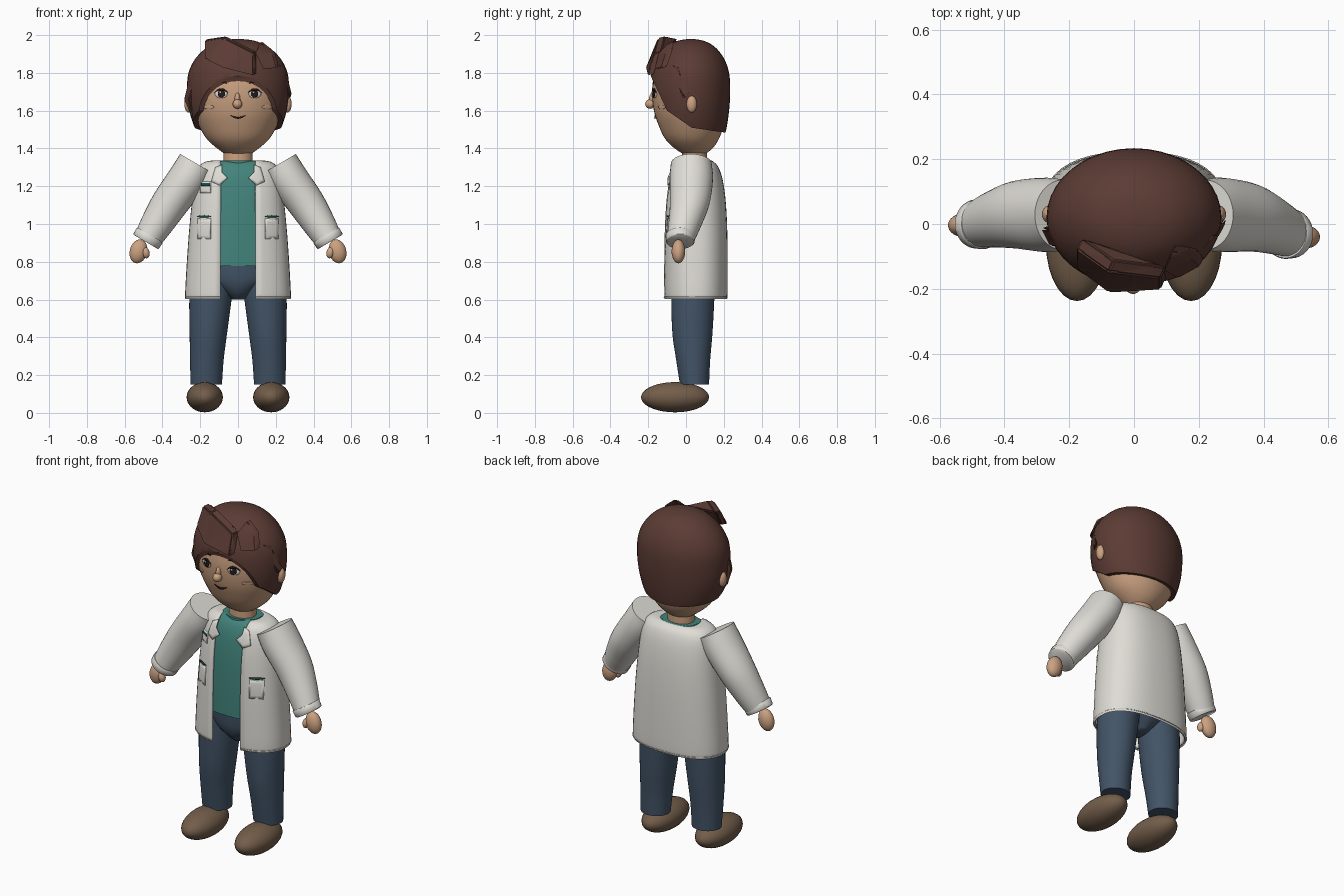
import bpy, bmesh, math
from mathutils import Vector

if "Cube" in bpy.data.objects:
    bpy.data.objects.remove(bpy.data.objects["Cube"])


def material(name, rgb):
    m = bpy.data.materials.new(name)
    m.diffuse_color = (*rgb, 1)
    m.use_nodes = True
    m.node_tree.nodes["Principled BSDF"].inputs["Base Color"].default_value = m.diffuse_color
    return m


SKIN = material("skin", (0.60, 0.36, 0.22))
HAIR = material("brown hair", (0.105, 0.044, 0.034))
COAT = material("white coat", (0.74, 0.72, 0.67))
TEAL = material("teal shirt", (0.055, 0.23, 0.20))
NAVY = material("navy trousers", (0.055, 0.088, 0.135))
SHOE = material("brown shoe", (0.17, 0.11, 0.068))
DARK = material("dark features", (0.02, 0.011, 0.01))
WHITE = material("eye white", (0.8, 0.78, 0.75))
TRIM = material("pocket trim", (0.01, 0.075, 0.06))
CHEEK = material("cheek", (0.68, 0.42, 0.27))


def finish(name, bm, mat, angle=40, fix=True, thick=0):
    if fix:
        bmesh.ops.recalc_face_normals(bm, faces=bm.faces)
    me = bpy.data.meshes.new(name)
    bm.to_mesh(me)
    bm.free()
    ob = bpy.data.objects.new(name, me)
    bpy.context.collection.objects.link(ob)
    me.materials.append(mat)
    if thick:
        ob.modifiers.new("thickness", 'SOLIDIFY').thickness = thick
    bpy.ops.object.select_all(action='DESELECT')
    ob.select_set(True)
    bpy.context.view_layer.objects.active = ob
    bpy.ops.object.shade_smooth_by_angle(angle=math.radians(angle))
    return ob


def resample(rings, k=4):
    # smooth curve through the given sections
    out = []
    for i in range(len(rings) - 1):
        p0, p1, p2, p3 = (rings[max(0, min(len(rings) - 1, i + d))] for d in (-1, 0, 1, 2))
        for s in range(k):
            t = s / k
            out.append([0.5 * (2*b + (c - a)*t + (2*a - 5*b + 4*c - d)*t*t
                               + (3*b - a - 3*c + d)*t**3) for a, b, c, d in zip(p0, p1, p2, p3)])
    return out + [list(rings[-1])]


def bridge(bm, rows, closed=True, cap=True):
    vs = [[bm.verts.new(p) for p in r] for r in rows]
    n = len(vs[0])
    for a, b in zip(vs, vs[1:]):
        for i in range(n if closed else n - 1):
            j = (i + 1) % n
            bm.faces.new((a[i], a[j], b[j], b[i]))
    if cap:
        bm.faces.new(vs[0][::-1])
        bm.faces.new(vs[-1])
    return vs


def section(z, cx, cy, rx, ry, e=2.0, gap=0, n=40):
    # superellipse ring starting at the front, optionally open by 'gap' there
    a0 = math.asin(min(0.95, (gap / rx) ** (e / 2))) if gap else 0
    pts = []
    for i in range(n + 1 if gap else n):
        a = a0 + (2 * math.pi - 2 * a0) * i / n
        s, c = math.sin(a), math.cos(a)
        pts.append((cx + rx * math.copysign(abs(s) ** (2 / e), s),
                    cy - ry * math.copysign(abs(c) ** (2 / e), c), z))
    return pts


def loft(rings, e=2.0, gap=0):
    bm = bmesh.new()
    bridge(bm, [section(*r, e=e, gap=gap) for r in rings], not gap, not gap)
    return bm


def ellipsoid(name, loc, size, mat, tilt=0):
    bm = bmesh.new()
    bmesh.ops.create_uvsphere(bm, u_segments=28, v_segments=18, radius=1)
    ob = finish(name, bm, mat, 60)
    ob.location, ob.scale, ob.rotation_euler = loc, size, (0, tilt, 0)


def front_of(rings, e):
    # y of the front surface of a loft at a given x, z
    def f(x, z):
        for a, b in zip(rings, rings[1:]):
            if a[0] <= z <= b[0]:
                t = (z - a[0]) / (b[0] - a[0])
                _, _, cy, rx, ry = (p + (q - p) * t for p, q in zip(a, b))
                return cy - ry * max(0, 1 - (abs(x) / rx) ** e) ** (1 / e)
        return rings[-1][2] - rings[-1][4]
    return f


def plate(name, outline, surf, lift, mat):
    # thin patch following a surface
    cx = sum(p[0] for p in outline) / len(outline)
    cz = sum(p[1] for p in outline) / len(outline)
    bm = bmesh.new()
    rows = []
    for s in (1, 0.66, 0.33, 0.02):
        pts = [(cx + (x - cx) * s, cz + (z - cz) * s) for x, z in outline]
        rows.append([(x, surf(x, z) - lift, z) for x, z in pts])
    vs = bridge(bm, rows, True, False)
    bm.faces.new(vs[-1])
    if sum(f.normal.y * f.calc_area() for f in bm.faces if not f.normal_update()) > 0:
        bmesh.ops.reverse_faces(bm, faces=bm.faces)
    finish(name, bm, mat, 60, False, 0.005)


def oval(x, z, rx, rz, n=20):
    return [(x + rx * math.cos(2*math.pi*i/n), z + rz * math.sin(2*math.pi*i/n)) for i in range(n)]


def stroke(name, x, z, half, bow, width, surf, lift, mat):
    # curved line with tapered ends
    ts = [i / 8 - 1 for i in range(17)]
    rows = [[(x + half*t, surf(x + half*t, z) - lift, z + bow*(1 - t*t) + s*width*(1.15 - t*t))
             for t in ts] for s in (-0.5, 0.5)]
    bm = bmesh.new()
    bridge(bm, rows, False, False)
    finish(name, bm, mat, 60, False, 0.005)


def tuft(name, pts, off):
    bm = bmesh.new()
    for p in pts:
        for s in (-1, 1):
            bm.verts.new(Vector(p) + Vector(off) * s)
    r = bmesh.ops.convex_hull(bm, input=bm.verts)
    bmesh.ops.delete(bm, geom=[v for v in bm.verts if not v.link_faces], context='VERTS')
    bmesh.ops.bevel(bm, geom=bm.edges[:], offset=0.005, segments=2, affect='EDGES')
    finish(name, bm, HAIR, 35)


# head and neck
head = resample([(1.365, 0, .045, .06, .05), (1.40, 0, .04, .11, .10), (1.45, 0, .032, .165, .142),
                 (1.52, 0, .028, .207, .172), (1.60, 0, .023, .238, .193), (1.70, 0, .02, .252, .2),
                 (1.80, 0, .025, .245, .19), (1.88, 0, .025, .2, .155), (1.94, 0, .025, .12, .095),
                 (1.96, 0, .025, .02, .02)])
face = front_of(head, 2)
finish("head", loft(head), SKIN, 60)
finish("neck", loft([(1.30, 0, .045, .078, .066), (1.42, 0, .045, .075, .066)]), SKIN)

# hair cap, trimmed along the hairline
bm = loft(resample([(1.44, 0, .03, .185, .165), (1.50, 0, .025, .225, .188), (1.60, 0, .022, .258, .206),
                    (1.70, 0, .02, .27, .214), (1.80, 0, .022, .262, .206), (1.88, 0, .024, .222, .175),
                    (1.94, 0, .025, .157, .125), (1.97, 0, .025, .088, .068), (1.98, 0, .025, .012, .01)]))
for (y1, z1), (y2, z2) in (((-.19, 1.79), (-.1, 1.60)), ((-.1, 1.60), (.03, 1.51)), ((.03, 1.51), (.2, 1.485))):
    bmesh.ops.bisect_plane(bm, geom=bm.verts[:] + bm.edges[:] + bm.faces[:], plane_co=(0, y1, z1),
                           plane_no=(0, z2 - z1, y1 - y2), clear_outer=True)
    bmesh.ops.holes_fill(bm, edges=[e for e in bm.edges if e.is_boundary], sides=0)
finish("hair", bm, HAIR, 35)

# hair tufts
tuft("fringe_tuft", [(-.17, -.06, 1.975), (-.07, -.13, 1.99), (.09, -.15, 1.91), (.09, -.185, 1.79),
                     (-.07, -.195, 1.83), (-.17, -.12, 1.88)], (.008, .018, .004))
tuft("right_fringe_tuft", [(.12, -.075, 1.965), (.19, -.09, 1.91), (.212, -.115, 1.83),
                           (.14, -.155, 1.82), (.095, -.13, 1.91)], (.006, .015, .003))
tuft("right_side_tuft", [(.2, -.08, 1.85), (.24, -.04, 1.83), (.275, .015, 1.69), (.27, -.01, 1.665),
                         (.25, -.045, 1.72)], (.01, .004, 0))
tuft("left_side_tuft", [(-.235, -.02, 1.835), (-.2, -.07, 1.83), (-.277, -.01, 1.66), (-.25, -.065, 1.66),
                        (-.235, -.03, 1.56)], (.01, .004, 0))

# face
ellipsoid("nose", (-.003, -.19, 1.635), (.025, .026, .025), SKIN)
ellipsoid("nose_bridge", (-.003, -.178, 1.66), (.015, .018, .034), SKIN)
stroke("mouth", 0, 1.575, .04, -.013, .009, face, .004, DARK)
for s, side in ((-1, "left"), (1, "right")):
    ellipsoid(side + "_ear", (s * .262, .03, 1.635), (.022, .027, .045), SKIN)
    plate(side + "_eye", oval(s * .09, 1.688, .033, .022), face, .003, WHITE)
    plate(side + "_iris", oval(s * .088, 1.69, .019, .021), face, .006, DARK)
    plate(side + "_glint", oval(s * .088 - .006, 1.698, .005, .005, 10), face, .009, WHITE)
    stroke(side + "_lash", s * .09, 1.695, .036, .018, .009, face, .007, DARK)
    stroke(side + "_brow", s * .093, 1.745, .034, .01, .013, face, .006, DARK)
    plate(side + "_cheek", oval(s * .155, 1.618, .026, .01), face, .004, CHEEK)

# coat, shirt and hips
coat = resample([(.607, 0, .05, .272, .163), (.63, 0, .05, .28, .17), (.90, 0, .05, .264, .17),
                 (1.10, 0, .05, .246, .162), (1.23, 0, .05, .23, .145), (1.30, 0, .05, .21, .122),
                 (1.33, 0, .05, .17, .095), (1.337, 0, .05, .115, .08)], 4)
front = front_of(coat, 2.4)
finish("coat", loft(coat, 2.4, .094), COAT, 50, False, .012)
shirt = [(z, 0, cy, rx - .02, ry - .017) for z, _, cy, rx, ry in coat if z > .8]
first = shirt[0]
finish("shirt", loft([(.778, *first[1:])] + [r for r in shirt if r[0] < 1.334], 2.4), TEAL, 50)
finish("shirt_collar", loft([(1.29, 0, .05, .112, .088), (1.335, 0, .05, .108, .085)]), TEAL)
finish("hips", loft(resample([(.60, 0, .035, .035, .06), (.64, 0, .035, .09, .1), (.70, 0, .04, .18, .13),
                              (.785, 0, .045, .235, .142)])), NAVY, 60)

# lapels and pockets
for s, side in ((-1, "left"), (1, "right")):
    lapel = [(.085, 1.315), (.12, 1.30), (.142, 1.225), (.10, 1.205), (.055, 1.245), (.085, 1.275)]
    plate(side + "_lapel", [(s * x, z) for x, z in lapel], front, .008, COAT)
    plate(side + "_pocket", [(s * x, z) for x, z in ((.145, 1.03), (.215, 1.03), (.215, .92), (.145, .92))],
          front, .003, COAT)
    stroke(side + "_pocket_trim", s * .18, 1.04, .037, 0, .011, front, .005, TRIM)
plate("chest_pocket", [(-.2, 1.225), (-.2, 1.165), (-.145, 1.165), (-.145, 1.225)], front, .005, COAT)
plate("chest_pocket_trim", [(-.195, 1.217), (-.195, 1.202), (-.15, 1.202), (-.15, 1.217)], front, .008, TRIM)


def arm_tube(name, s, secs, mat):
    # oval sections square to the arm, (x, y, z, width, depth)
    d = Vector((.505, 0, -.863))
    w = Vector((d.z, 0, -d.x))
    rows = []
    for x, y, z, rw, rd in secs:
        ring = [Vector((x, y, z)) + w * rw * math.cos(2*math.pi*i/32)
                + Vector((0, rd * math.sin(2*math.pi*i/32), 0)) for i in range(32)]
        rows.append([(s * p.x, p.y, p.z) for p in ring])
    bm = bmesh.new()
    bridge(bm, rows)
    finish(name, bm, mat, 45)


# arms and legs
for s, side, dy in ((-1, "left", .03), (1, "right", 0)):
    arm_tube(side + "_sleeve", s, resample([
        (.22, .028, 1.32, .10, .108), (.27, .028, 1.235, .104, .115), (.36, .02 + dy*.3, 1.11, .098, .105),
        (.43, -.005 + dy*.7, 1.0, .086, .088), (.483, -.03 + dy, .912, .072, .073)]), COAT)
    arm_tube(side + "_cuff", s, [(.467, -.03 + dy, .942, .076, .075), (.469, -.03 + dy, .938, .08, .078),
                                 (.486, -.03 + dy, .909, .078, .076), (.488, -.03 + dy, .905, .073, .072)], COAT)
    ellipsoid(side + "_hand", (s * .527, dy * 1.2 - .04, .855), (.046, .036, .064), SKIN, -s * .25)
    ellipsoid(side + "_thumb", (s * .488, dy * 1.2 - .055, .848), (.02, .021, .03), SKIN, s * .2)
    finish(side + "_leg", loft(resample([
        (.15, s*.168, .045, .083, .077), (.28, s*.165, .038, .089, .09), (.42, s*.157, .034, .099, .106),
        (.60, s*.146, .036, .112, .114), (.72, s*.135, .04, .115, .115)])), NAVY, 45)
    ellipsoid(side + "_shoe", (s * .176, -.058, .083), (.096, .18, .08), SHOE)
